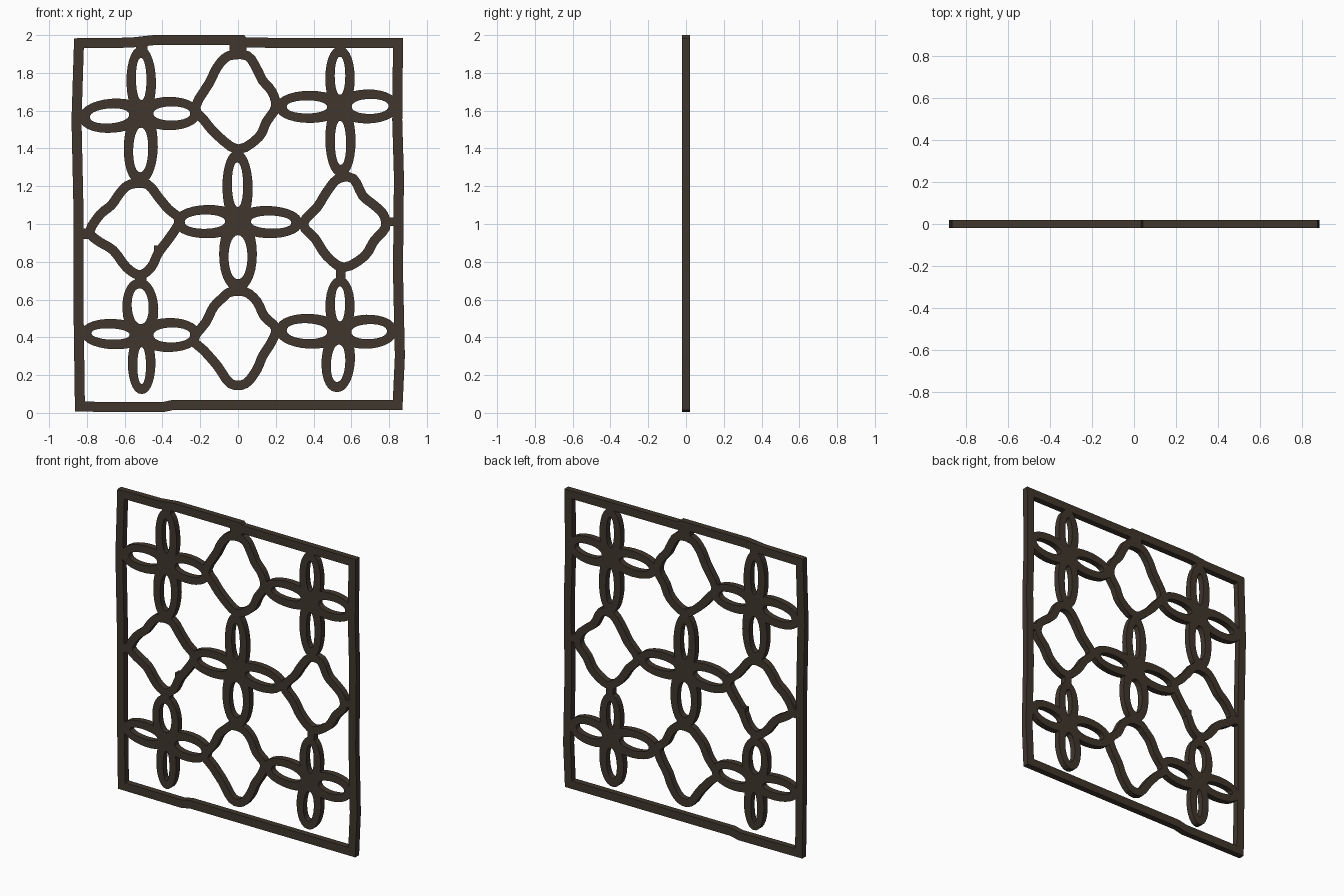
import bpy, bmesh, math
from mathutils import Vector

if "Cube" in bpy.data.objects:
    bpy.data.objects.remove(bpy.data.objects["Cube"])

HALF_DEPTH = 0.02
mat = bpy.data.materials.new("dark_bronze")
mat.diffuse_color = (0.05, 0.037, 0.026, 1)
mat.use_nodes = True
mat.node_tree.nodes["Principled BSDF"].inputs["Base Color"].default_value = mat.diffuse_color


def band(name, outer, inner):
    """Flat extruded band between two matching closed outlines (x, z)."""
    bm = bmesh.new()
    rows = [[bm.verts.new((p.x, y, p.y)) for p in loop]
            for loop, y in ((outer, -HALF_DEPTH), (outer, HALF_DEPTH),
                            (inner, HALF_DEPTH), (inner, -HALF_DEPTH))]
    n = len(outer)
    for k in range(4):
        a, b = rows[k], rows[(k + 1) % 4]
        for i in range(n):
            j = (i + 1) % n
            bm.faces.new((a[i], a[j], b[j], b[i]))
    bmesh.ops.recalc_face_normals(bm, faces=bm.faces)
    me = bpy.data.meshes.new(name)
    bm.to_mesh(me)
    bm.free()
    me.materials.append(mat)
    ob = bpy.data.objects.new(name, me)
    bpy.context.collection.objects.link(ob)


def smooth(pts, steps=3):
    """Closed Catmull-Rom through the points."""
    out, n = [], len(pts)
    for i in range(n):
        a, b, c, d = (pts[(i + k) % n] for k in (-1, 0, 1, 2))
        for s in range(steps):
            t = s / steps
            out.append(0.5 * (2 * b + (c - a) * t + (2 * a - 5 * b + 4 * c - d) * t * t
                              + (3 * b - a - 3 * c + d) * t ** 3))
    return out


def stroke(name, pts, width, curved=True):
    """Clockwise closed centre line given a constant width with mitred corners."""
    pts = [Vector(p) for p in pts]
    if curved:
        pts = smooth(pts)
    outer, inner, n = [], [], len(pts)
    for i, p in enumerate(pts):
        d1 = (p - pts[i - 1]).normalized()
        d2 = (pts[(i + 1) % n] - p).normalized()
        n1, n2 = Vector((-d1.y, d1.x)), Vector((-d2.y, d2.x))
        m = (n1 + n2) * (width / 2) / (1 + n1.dot(n2))
        outer.append(p + m)
        inner.append(p - m)
    band(name, outer, inner)


def petal(name, centre, tip, half, wall=0.05, n=28):
    """Leaf-shaped ring from the flower centre to its tip."""
    c, axis = Vector(centre), Vector(tip) - Vector(centre)
    side = Vector((-axis.y, axis.x)).normalized()

    def leaf(t0, t1, w):
        loop = []
        for i in range(n):
            a = 2 * math.pi * i / n
            s = math.sin(a)
            t = t0 + (t1 - t0) * (1 - math.cos(a)) / 2
            loop.append(c + axis * t + side * w * math.copysign(abs(s) ** 0.9, s))
        return loop
    band(name, leaf(-0.06, 1.0, half), leaf(0.2, 0.83, half - wall))


def slab(name, x0, x1, z0, z1):
    """Small rectangular bridge or step."""
    bpy.ops.mesh.primitive_cube_add(size=1, location=((x0 + x1) / 2, 0, (z0 + z1) / 2))
    ob = bpy.context.object
    ob.name = name
    ob.scale = (x1 - x0, 2 * HALF_DEPTH, z1 - z0)
    ob.data.materials.append(mat)


# Slightly wavy rectangular frame, clockwise from the upper left
stroke("frame", [
    (-0.842, 1.957), (-0.57, 1.96), (-0.45, 1.973), (0.02, 1.973), (0.03, 1.96), (0.847, 1.957),
    (0.843, 1.55), (0.852, 1.25), (0.847, 0.75), (0.857, 0.3), (0.845, 0.043),
    (-0.05, 0.043), (-0.34, 0.043), (-0.40, 0.03), (-0.837, 0.033),
    (-0.845, 0.6), (-0.845, 1.1), (-0.855, 1.55)], 0.053, curved=False)

# Five four-petal flowers: centre, then (tip, half width) for up, left, right, down
flowers = {
    "upper_left": ((-0.51, 1.585), ((-0.515, 1.94), 0.078), ((-0.84, 1.56), 0.09),
                   ((-0.2, 1.585), 0.088), ((-0.52, 1.21), 0.09)),
    "upper_right": ((0.54, 1.62), ((0.54, 1.94), 0.078), ((0.2, 1.62), 0.085),
                    ((0.85, 1.625), 0.09), ((0.545, 1.25), 0.08)),
    "middle": ((0, 1.015), ((-0.005, 1.39), 0.08), ((-0.34, 1.01), 0.088),
               ((0.34, 1.005), 0.085), ((0, 0.645), 0.1)),
    "lower_left": ((-0.51, 0.41), ((-0.525, 0.71), 0.095), ((-0.83, 0.425), 0.08),
                   ((-0.2, 0.415), 0.09), ((-0.51, 0.1), 0.073)),
    "lower_right": ((0.54, 0.425), ((0.54, 0.72), 0.077), ((0.2, 0.44), 0.092),
                    ((0.84, 0.435), 0.09), ((0.52, 0.11), 0.088)),
}
for place, (centre, *petals) in flowers.items():
    for direction, (tip, half) in zip(("up", "left", "right", "down"), petals):
        petal(f"{place}_petal_{direction}", centre, tip, half)

# Four wavy diamonds between the flowers
stroke("diamond_top", [
    (-0.05, 1.89), (0.05, 1.89), (0.10, 1.82), (0.13, 1.76), (0.18, 1.70), (0.2, 1.62),
    (0.15, 1.54), (0.11, 1.46), (0.0, 1.395), (-0.11, 1.47), (-0.18, 1.55),
    (-0.225, 1.62), (-0.15, 1.75), (-0.11, 1.83)], 0.05)
stroke("diamond_right", [
    (0.53, 1.24), (0.61, 1.24), (0.66, 1.15), (0.72, 1.10), (0.77, 1.05), (0.78, 0.98),
    (0.72, 0.91), (0.67, 0.83), (0.56, 0.77), (0.47, 0.83), (0.41, 0.92),
    (0.345, 1.0), (0.42, 1.09), (0.47, 1.17)], 0.05)
stroke("diamond_left", [
    (-0.57, 1.21), (-0.48, 1.21), (-0.42, 1.14), (-0.37, 1.08), (-0.31, 1.02), (-0.36, 0.93),
    (-0.42, 0.85), (-0.46, 0.77), (-0.52, 0.73), (-0.59, 0.77), (-0.66, 0.86),
    (-0.74, 0.91), (-0.785, 0.96), (-0.73, 1.05), (-0.67, 1.10), (-0.62, 1.17)], 0.05)
stroke("diamond_bottom", [
    (-0.04, 0.64), (0.04, 0.64), (0.10, 0.59), (0.14, 0.51), (0.2, 0.45), (0.18, 0.38),
    (0.13, 0.30), (0.10, 0.23), (0.04, 0.155), (-0.04, 0.155), (-0.11, 0.25),
    (-0.18, 0.33), (-0.235, 0.39), (-0.17, 0.48), (-0.13, 0.56), (-0.08, 0.61)], 0.05)

# Bridges joining the pattern to the frame, and the nub inside the left diamond
slab("bridge_left", -0.84, -0.79, 0.92, 0.975)
slab("bridge_right", 0.78, 0.84, 0.99, 1.035)
slab("bridge_top", -0.045, 0.045, 1.89, 1.96)
slab("bridge_top_left", -0.54, -0.48, 1.91, 1.95)
slab("bridge_top_right", 0.52, 0.57, 1.91, 1.95)
slab("bridge_lower_left", -0.545, -0.485, 0.68, 0.73)
slab("bridge_lower_right", 0.52, 0.57, 0.67, 0.77)
slab("diamond_nub", -0.445, -0.40, 0.83, 0.885)
